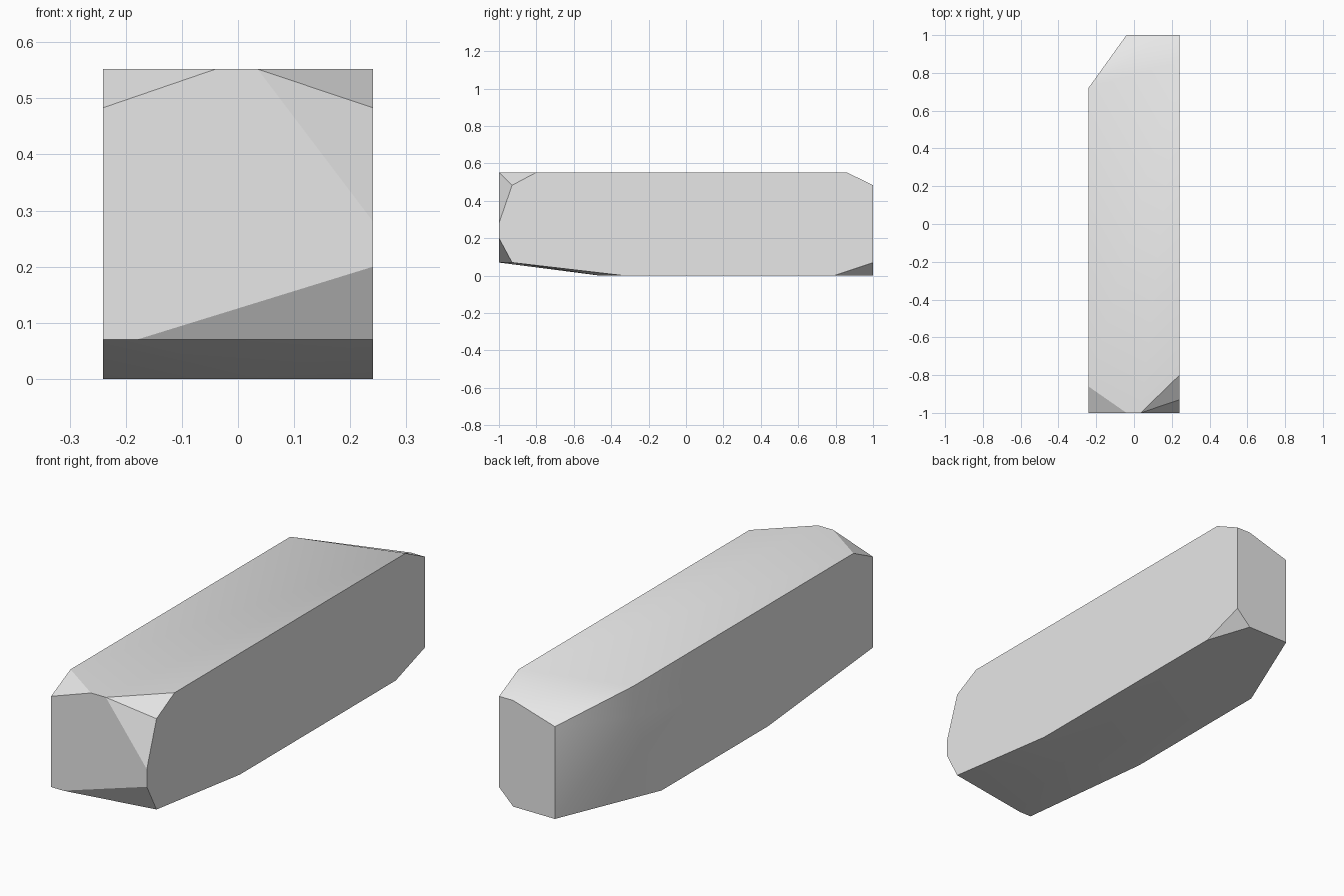
import bpy
import bmesh
from math import radians

if "Cube" in bpy.data.objects:
    bpy.data.objects.remove(bpy.data.objects["Cube"], do_unlink=True)

# Overall block size: half width, half length, height, chipped top and bottom levels
W, L, H = 0.241, 1.0, 0.552
TOP, LOW = 0.483, 0.07

# Chipped corners, named by side, end and level
corners = {
    "left_front_top": [(0.035, -L, H), (W, -0.8, H), (W, -0.93, TOP), (W, -L, 0.28)],
    "left_front_bottom": [(W, -L, 0.2), (W, -0.93, LOW), (W, -0.33, 0)],
    "right_front_top": [(-0.04, -L, H), (-W, -0.86, H), (-W, -L, TOP)],
    "right_front_bottom": [(-W, -L, LOW), (-0.18, -L, LOW), (-W, -0.25, 0), (0.03, -0.46, 0)],
    "left_back_top": [(W, 0.86, H), (W, L, TOP), (0.17, L, TOP)],
    "left_back_bottom": [(W, 0.79, 0), (W, L, LOW), (0.17, L, 0)],
    "right_back_top": [(-W, 0.72, H), (-W, 0.72, 0.41), (-0.04, L, 0.42)],
    "right_back_bottom": [(-W, 0.52, 0), (-0.04, L, 0)],
}

# Solid block wrapped around the chipped corners
bm = bmesh.new()
for points in corners.values():
    for p in points:
        bm.verts.new(p)
bmesh.ops.convex_hull(bm, input=bm.verts[:])
bmesh.ops.dissolve_limit(bm, angle_limit=radians(1), verts=bm.verts[:], edges=bm.edges[:])
bmesh.ops.recalc_face_normals(bm, faces=bm.faces[:])

# Smooth shading with sharp edges, softer on the worn back corner
for f in bm.faces:
    f.smooth = True
for e in bm.edges:
    mid = (e.verts[0].co + e.verts[1].co) / 2
    worn = mid.y > 0.4 and mid.x < 0.1
    e.smooth = e.calc_face_angle(0) < radians(40 if worn else 29)

mesh = bpy.data.meshes.new("stone_block")
bm.to_mesh(mesh)
bm.free()
block = bpy.data.objects.new("stone_block", mesh)
bpy.context.collection.objects.link(block)

# Plain grey stone
grey = bpy.data.materials.new("light_grey")
grey.use_nodes = True
colour = (0.8, 0.8, 0.8, 1)
grey.diffuse_color = colour
grey.node_tree.nodes["Principled BSDF"].inputs["Base Color"].default_value = colour
mesh.materials.append(grey)
